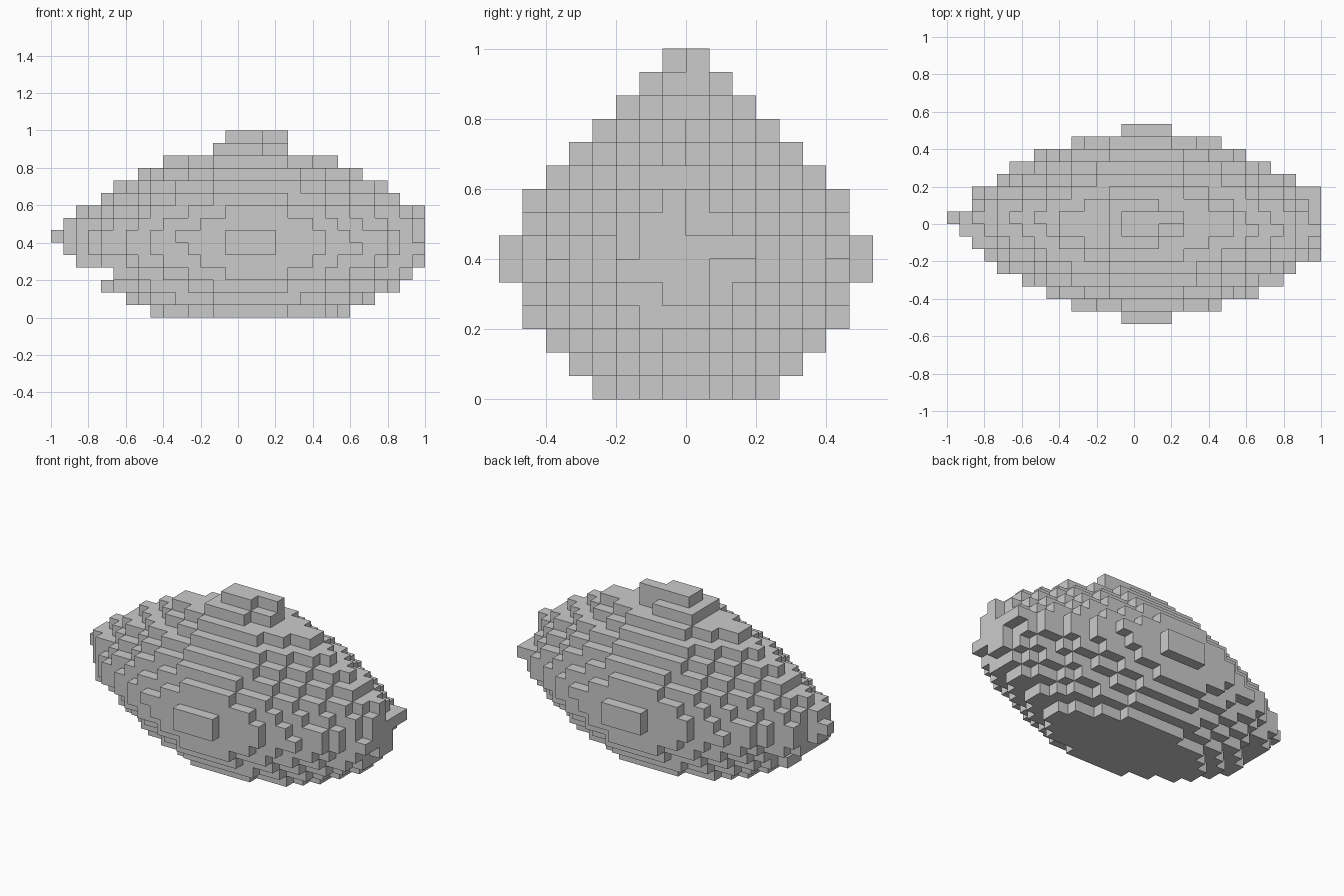
import bpy, bmesh
from itertools import product

if "Cube" in bpy.data.objects:
    bpy.data.objects.remove(bpy.data.objects["Cube"], do_unlink=True)

CELL = 1 / 15                # edge of one block
COUNT = (30, 16, 15)         # blocks along x, y, z
CENTRE = (16, 8, 6.05)
RADII = (16.35, 8.2, 8.4)
POWER = 1.35                 # below 2: pointed ellipsoid
YAW = 0.02                   # sideways drift of the long axis
TWIST = 0.004                # roll gained per block along x

stone = bpy.data.materials.new("grey stone")
stone.use_nodes = True
grey = (0.6, 0.6, 0.6, 1)
stone.diffuse_color = grey
stone.node_tree.nodes["Principled BSDF"].inputs["Base Color"].default_value = grey


def in_boulder(cell):
    i, j, k = cell
    # shallow layer under the middle stops short of the pointed end
    if k == 3 and i < 5:
        return False
    x, y, z = (c + 0.5 - m for c, m in zip(cell, CENTRE))
    offset = (x, y + YAW * x + TWIST * x * z, z - TWIST * x * y)
    return sum((abs(d) / r) ** POWER for d, r in zip(offset, RADII)) <= 1


def box(xs, ys, zs):
    return set(product(range(*xs), range(*ys), range(*zs)))


def build_blocks(name, cells):
    """Make a mesh of the exposed sides of a set of blocks."""
    bm = bmesh.new()
    corners = {}

    def corner(p):
        if p not in corners:
            x, y, z = p
            corners[p] = bm.verts.new(((x - COUNT[0] / 2) * CELL,
                                       (y - COUNT[1] / 2) * CELL, z * CELL))
        return corners[p]

    for cell in sorted(cells):
        for axis, side in product(range(3), (0, 1)):
            near = list(cell)
            near[axis] += 2 * side - 1
            if tuple(near) in cells:
                continue
            u, v = (axis + 1) % 3, (axis + 2) % 3
            loop = []
            for du, dv in ((0, 0), (1, 0), (1, 1), (0, 1)):
                p = list(cell)
                p[axis] += side
                p[u] += du
                p[v] += dv
                loop.append(corner(tuple(p)))
            bm.faces.new(loop if side else loop[::-1])
    mesh = bpy.data.meshes.new(name)
    bm.to_mesh(mesh)
    bm.free()
    mesh.materials.append(stone)
    obj = bpy.data.objects.new(name, mesh)
    bpy.context.collection.objects.link(obj)
    return obj


# Main body, cut flat underneath
cells = {c for c in box((2, 29), (1, 15), (0, 13)) if in_boulder(c)}
# Pointed end
cells |= box((1, 2), (7, 9), (5, 8)) | box((0, 1), (8, 9), (6, 7))
# Flat pinwheel on the blunt end: arms to the back, front, top and bottom
end = (29, 30)
cells |= box(end, (6, 11), (6, 7)) | box(end, (5, 9), (5, 6))
cells |= box(end, (6, 8), (7, 8)) | box(end, (7, 8), (8, 9))
cells |= box(end, (7, 9), (4, 5))
# Raised pads at front and back
for j in (0, 15):
    cells |= box((14, 18), (j, j + 1), (5, 7))
# Stepped crown on top
cells |= box((9, 23), (7, 9), (12, 13))
cells |= box((13, 17), (6, 10), (13, 14)) | box((13, 19), (7, 9), (13, 14))
cells |= box((14, 17), (7, 9), (14, 15)) | box((14, 19), (8, 9), (14, 15))
build_blocks("boulder", cells)
